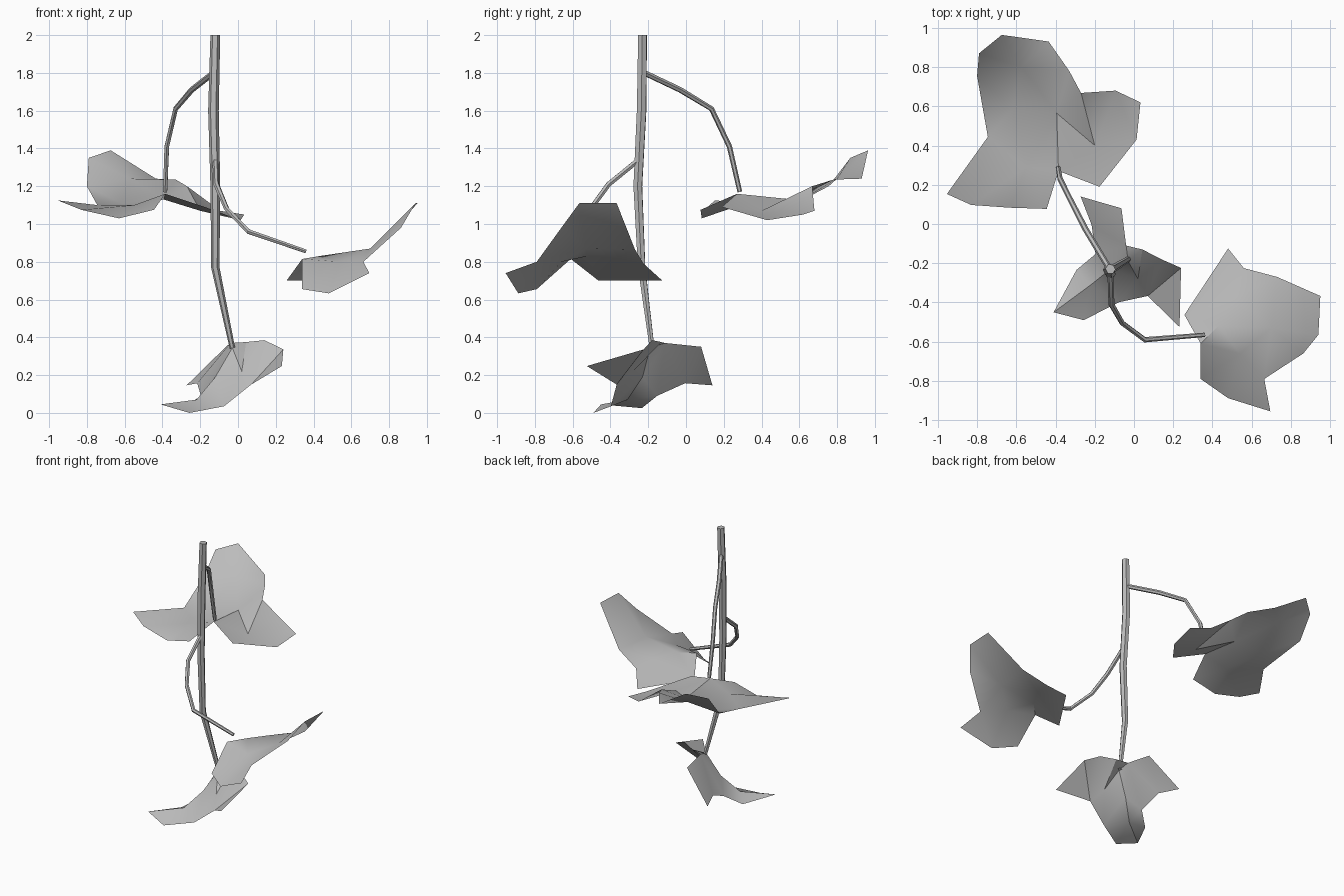
import bpy
import bmesh
import math
from mathutils import Vector
from mathutils.geometry import delaunay_2d_cdt

cube = bpy.data.objects.get("Cube")
if cube:
    bpy.data.objects.remove(cube, do_unlink=True)

# One plain grey for the whole plant
grey = bpy.data.materials.new("plain_grey")
grey.use_nodes = True
colour = (0.5, 0.5, 0.5, 1)
grey.diffuse_color = colour
shader = next(n for n in grey.node_tree.nodes if n.type == 'BSDF_PRINCIPLED')
shader.inputs["Base Color"].default_value = colour
shader.inputs["Roughness"].default_value = 0.8


def finish(obj, angle):
    """Select the part and soften its shading, keeping sharp folds."""
    bpy.ops.object.select_all(action='DESELECT')
    obj.select_set(True)
    bpy.context.view_layer.objects.active = obj
    if obj.type == 'CURVE':
        bpy.ops.object.convert(target='MESH')
    bpy.ops.object.shade_smooth_by_angle(angle=math.radians(angle))


def stalk(name, path, thickness, taper):
    """Six-sided tube along a path; taper gives the relative radii."""
    curve = bpy.data.curves.new(name, 'CURVE')
    curve.dimensions = '3D'
    curve.bevel_depth = thickness
    curve.bevel_resolution = 1
    curve.use_fill_caps = True
    spline = curve.splines.new('POLY')
    spline.points.add(len(path) - 1)
    for point, place, radius in zip(spline.points, path, taper):
        point.co = (*place, 1)
        point.radius = radius
    curve.materials.append(grey)
    obj = bpy.data.objects.new(name, curve)
    bpy.context.collection.objects.link(obj)
    finish(obj, 35)


def leaf(name, rim, folds):
    """Thin crumpled sheet: a lobed rim triangulated through its fold points."""
    points = [Vector(p) for p in rim + folds]
    count = len(rim)
    edges = [(i, (i + 1) % count) for i in range(count)]
    flat = [p.to_2d() for p in points]
    verts, _, faces, origin, _, _ = delaunay_2d_cdt(flat, edges, [], 1, 1e-5)
    bm = bmesh.new()
    made = [bm.verts.new((v.x, v.y, points[source[0]].z))
            for v, source in zip(verts, origin)]
    for face in faces:
        bm.faces.new([made[i] for i in face])
    mesh = bpy.data.meshes.new(name)
    bm.to_mesh(mesh)
    bm.free()
    mesh.materials.append(grey)
    obj = bpy.data.objects.new(name, mesh)
    bpy.context.collection.objects.link(obj)
    finish(obj, 40)


# Main stem, thinning towards the lowest leaf
stalk("main_stem",
      [(-.12, -.23, 2), (-.13, -.235, 1.6), (-.12, -.255, 1.2),
       (-.12, -.235, .77), (-.03, -.18, .345)],
      .026, [1, 1.08, 1, .85, .55])

# Side stalks carrying the two upper leaves
stalk("upper_stalk",
      [(-.13, -.22, 1.8), (-.245, -.03, 1.71), (-.33, .135, 1.61),
       (-.377, .23, 1.41), (-.386, .285, 1.17)],
      .014, [1.1, 1.1, 1, 1, .9])
stalk("middle_stalk",
      [(-.12, -.25, 1.34), (-.115, -.41, 1.21), (-.06, -.505, 1.08),
       (.055, -.59, .96), (.36, -.565, .855)],
      .014, [1.1, 1.1, 1, 1, .8])

# Upper leaf, spreading to the back
leaf("upper_leaf",
     [(-.954, .153, 1.125), (-.83, .097, 1.075), (-.63, .083, 1.03),
      (-.445, .077, 1.075), (-.385, .27, 1.16), (-.176, .19, 1.09),
      (.013, .43, 1.02), (.033, .62, 1.05), (-.094, .68, 1.07),
      (-.27, .668, 1.2), (-.33, .78, 1.235), (-.435, .93, 1.24),
      (-.674, .964, 1.39), (-.79, .87, 1.35), (-.8, .755, 1.2),
      (-.745, .444, 1.1)],
     [(-.573, .8, 1.24), (-.62, .585, 1.11), (-.394, .565, 1.13),
      (-.2, .4, 1.07), (-.55, .29, 1.1)])

# Middle leaf, spreading to the left
leaf("middle_leaf",
     [(.48, -.125, .7), (.56, -.225, .79), (.73, -.27, .865),
      (.95, -.367, 1.11), (.94, -.565, 1.11), (.863, -.66, .98),
      (.664, -.79, .8), (.695, -.955, .74), (.48, -.888, .633),
      (.34, -.79, .655), (.34, -.61, .815), (.257, -.463, .7)],
     [(.43, -.52, .83), (.52, -.37, .82), (.7, -.53, .87),
      (.54, -.66, .8)])

# Lower leaf, hanging from the stem end
leaf("lower_leaf",
     [(-.272, .14, .146), (-.064, .08, .35), (-.04, -.11, .37),
      (.043, -.13, .375), (.14, -.18, .385), (.24, -.224, .336),
      (.232, -.525, .248), (.07, -.367, .15), (-.074, -.398, .035),
      (-.257, -.49, 0), (-.41, -.45, .045), (-.293, -.234, .025),
      (-.196, -.153, .09), (-.216, -.005, .157)],
     [(-.03, -.19, .345), (-.12, -.23, .19), (-.22, -.31, .07),
      (.02, -.28, .22)])
